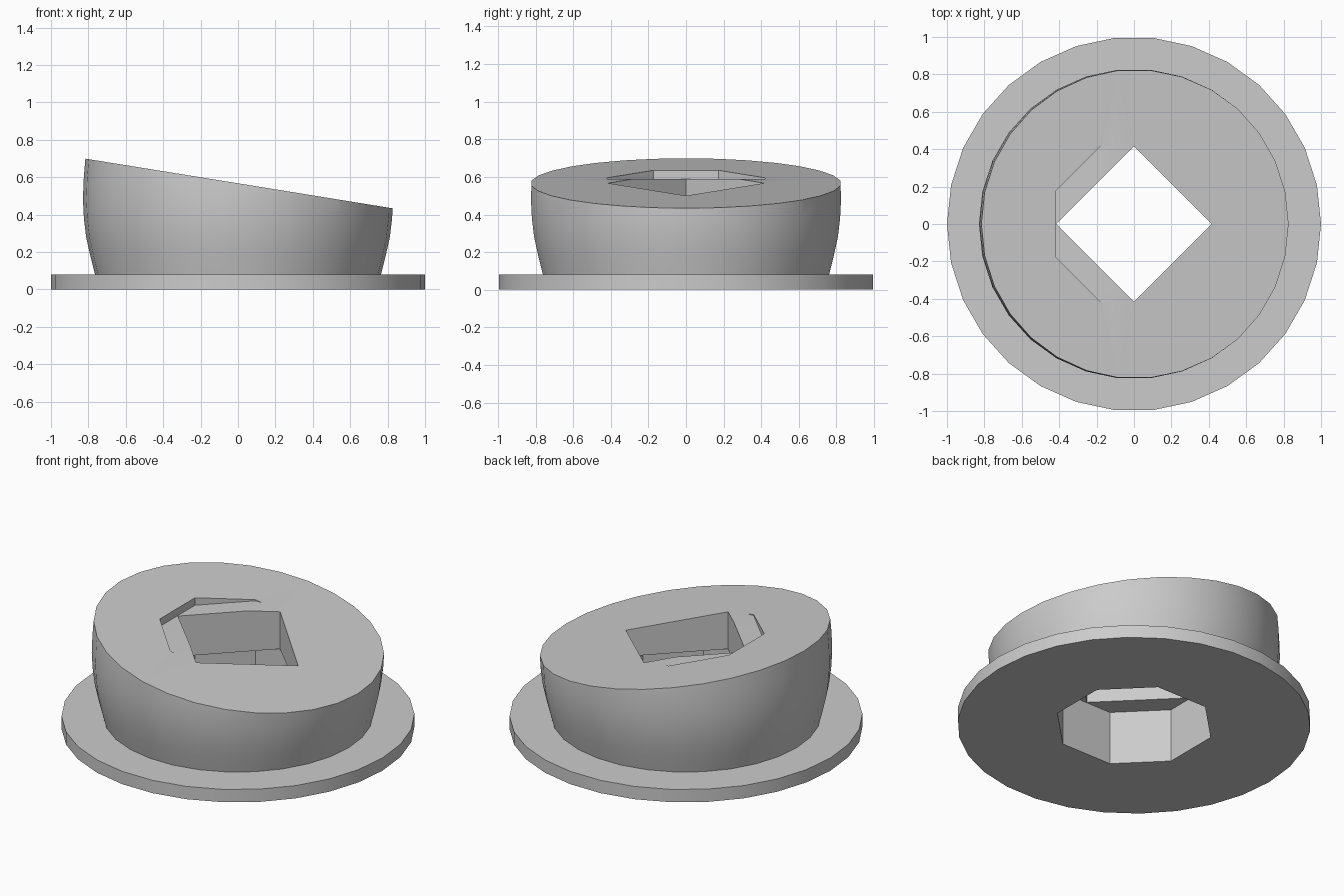
import bpy, bmesh, math
from mathutils import Vector

cube = bpy.data.objects.get("Cube")
if cube:
    bpy.data.objects.remove(cube, do_unlink=True)

grey = bpy.data.materials.new("plain grey")
grey.use_nodes = True
GREY = (0.6, 0.6, 0.6, 1.0)
grey.diffuse_color = GREY
grey.node_tree.nodes["Principled BSDF"].inputs["Base Color"].default_value = GREY


def lathe(name, profile, sides, turn=0.0):
    """Closed solid from (radius, z) rings, vertex zero at angle turn."""
    bm = bmesh.new()
    rings = []
    for r, z in profile:
        angles = [turn + 2 * math.pi * i / sides for i in range(sides)]
        rings.append([bm.verts.new((r * math.cos(a), r * math.sin(a), z)) for a in angles])
    for low, high in zip(rings, rings[1:]):
        for i in range(sides):
            j = (i + 1) % sides
            bm.faces.new((low[i], low[j], high[j], high[i]))
    bm.faces.new(rings[0][::-1])
    bm.faces.new(rings[-1])
    mesh = bpy.data.meshes.new(name)
    bm.to_mesh(mesh)
    bm.free()
    mesh.materials.append(grey)
    obj = bpy.data.objects.new(name, mesh)
    bpy.context.collection.objects.link(obj)
    return obj


# Flanged round body with a gently bulging side
body = lathe("flanged_body", [(1.0, 0.0), (1.0, 0.08), (0.765, 0.08), (0.79, 0.18),
                              (0.812, 0.28), (0.824, 0.38), (0.829, 0.48),
                              (0.825, 0.59), (0.812, 0.75)], 30)

# Slanted top: slice off everything above a plane falling toward +x
bm = bmesh.new()
bm.from_mesh(body.data)
cut = bmesh.ops.bisect_plane(bm, geom=bm.verts[:] + bm.edges[:] + bm.faces[:],
                             plane_co=Vector((0, 0, 0.567)),
                             plane_no=Vector((0.1616, 0, 1)).normalized(),
                             clear_outer=True)
rim = [e for e in cut["geom_cut"] if isinstance(e, bmesh.types.BMEdge)]
bmesh.ops.contextual_create(bm, geom=rim)
bmesh.ops.recalc_face_normals(bm, faces=bm.faces[:])
bm.to_mesh(body.data)
bm.free()

# Octagonal pocket below, square through-hole, shallow octagonal recess above
OCT = 0.42 / math.cos(math.pi / 8)
cutters = [
    lathe("lower_pocket_cutter", [(OCT, -0.1), (OCT, 0.335)], 8, math.pi / 8),
    lathe("square_hole_cutter", [(0.416, 0.3), (0.416, 0.9)], 4),
    lathe("upper_recess_cutter", [(OCT, 0.588), (OCT, 0.9)], 8, math.pi / 8),
]
bpy.ops.object.select_all(action="DESELECT")
bpy.context.view_layer.objects.active = body
body.select_set(True)
for cutter in cutters:
    cutter.hide_render = True
    mod = body.modifiers.new(cutter.name, "BOOLEAN")
    mod.operation = "DIFFERENCE"
    mod.solver = "EXACT"
    mod.object = cutter
    bpy.ops.object.modifier_apply(modifier=mod.name)
for cutter in cutters:
    bpy.data.objects.remove(cutter, do_unlink=True)

bpy.ops.object.shade_smooth_by_angle(angle=math.radians(30))
